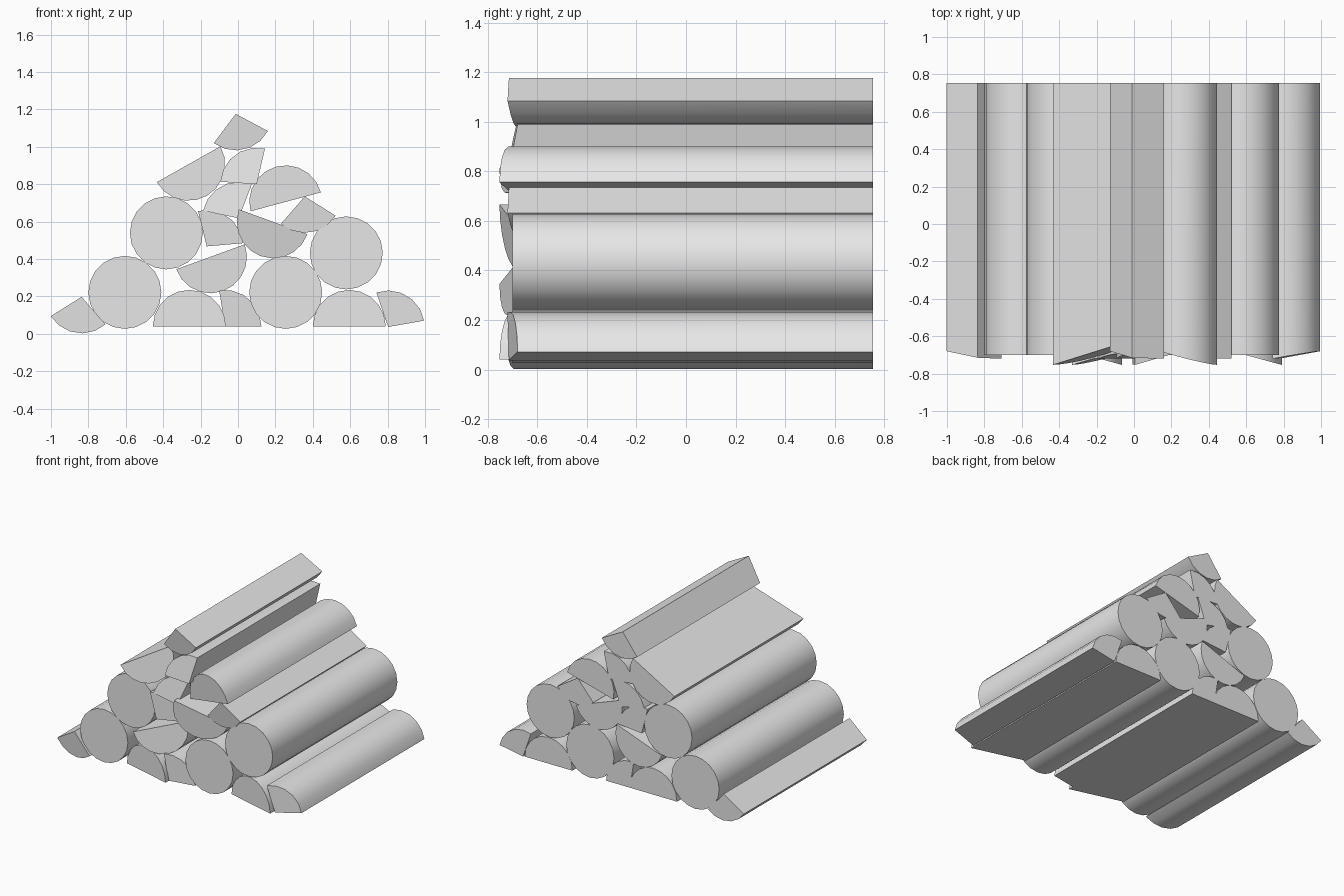
import bpy
import bmesh
from math import sin, cos, radians, pi

cube = bpy.data.objects.get("Cube")
if cube:
    bpy.data.objects.remove(cube, do_unlink=True)

RADIUS = 0.195
BACK = 0.755

# Plain grey for every log
grey = bpy.data.materials.new("plain_grey")
colour = (0.8, 0.8, 0.8, 1)
grey.diffuse_color = colour
grey.use_nodes = True
grey.node_tree.nodes["Principled BSDF"].inputs["Base Color"].default_value = colour


def log(name, x, z, start, sweep, front, slant):
    """Extrude a circle sector along y; the front end leans along the start direction."""
    steps = 5 if sweep < 120 else round(sweep / 18)
    full = sweep == 360
    profile = []
    for i in range(steps if full else steps + 1):
        a = radians(start + sweep * i / steps)
        profile.append((RADIUS * cos(a), RADIUS * sin(a)))
    if sweep < 180:
        profile.append((0, 0))
    s = radians(start)

    bm = bmesh.new()
    fronts, backs = [], []
    for px, pz in profile:
        along = (px * cos(s) + pz * sin(s)) / RADIUS
        fronts.append(bm.verts.new((x + px, front + slant * along, z + pz)))
        backs.append(bm.verts.new((x + px, BACK, z + pz)))
    bm.faces.new(fronts)
    bm.faces.new(backs[::-1])
    n = len(profile)
    for i in range(n):
        j = (i + 1) % n
        bm.faces.new((fronts[i], backs[i], backs[j], fronts[j]))
    bmesh.ops.recalc_face_normals(bm, faces=bm.faces[:])

    mesh = bpy.data.meshes.new(name)
    bm.to_mesh(mesh)
    bm.free()
    mesh.materials.append(grey)
    obj = bpy.data.objects.new(name, mesh)
    bpy.context.collection.objects.link(obj)
    bpy.ops.object.select_all(action="DESELECT")
    obj.select_set(True)
    bpy.context.view_layer.objects.active = obj
    bpy.ops.object.shade_smooth_by_angle(angle=pi / 6)


# Whole round logs: centre x, z
for i, (x, z) in enumerate([(-0.605, 0.222), (-0.383, 0.54), (0.255, 0.222), (0.579, 0.433)]):
    log(f"round_log_{i + 1}", x, z, 0, 360, -0.70, 0)

# Split half logs: centre x, z and angle where the bark starts
halves = [(-0.26, 0.04, 0), (0.595, 0.04, 0), (-0.264, 0.907, 209.4),
          (-0.147, 0.412, 200), (0.255, 0.706, 15), (0.188, 0.599, 160)]
for i, (x, z, start) in enumerate(halves):
    log(f"half_log_{i + 1}", x, z, start, 180, -0.70, -0.053)

# Split quarter logs: heartwood corner x, z and angle where the bark starts
quarters = [(-0.07, 0.04, 0), (0.803, 0.037, 10), (-0.836, 0.198, 212),
            (-0.012, 1.176, 233), (0.10, 0.80, 77), (0.004, 0.618, 69),
            (-0.167, 0.468, 5), (0.357, 0.735, 229)]
for i, (x, z, start) in enumerate(quarters):
    log(f"quarter_log_{i + 1}", x, z, start, 99, -0.715, 0.035)
